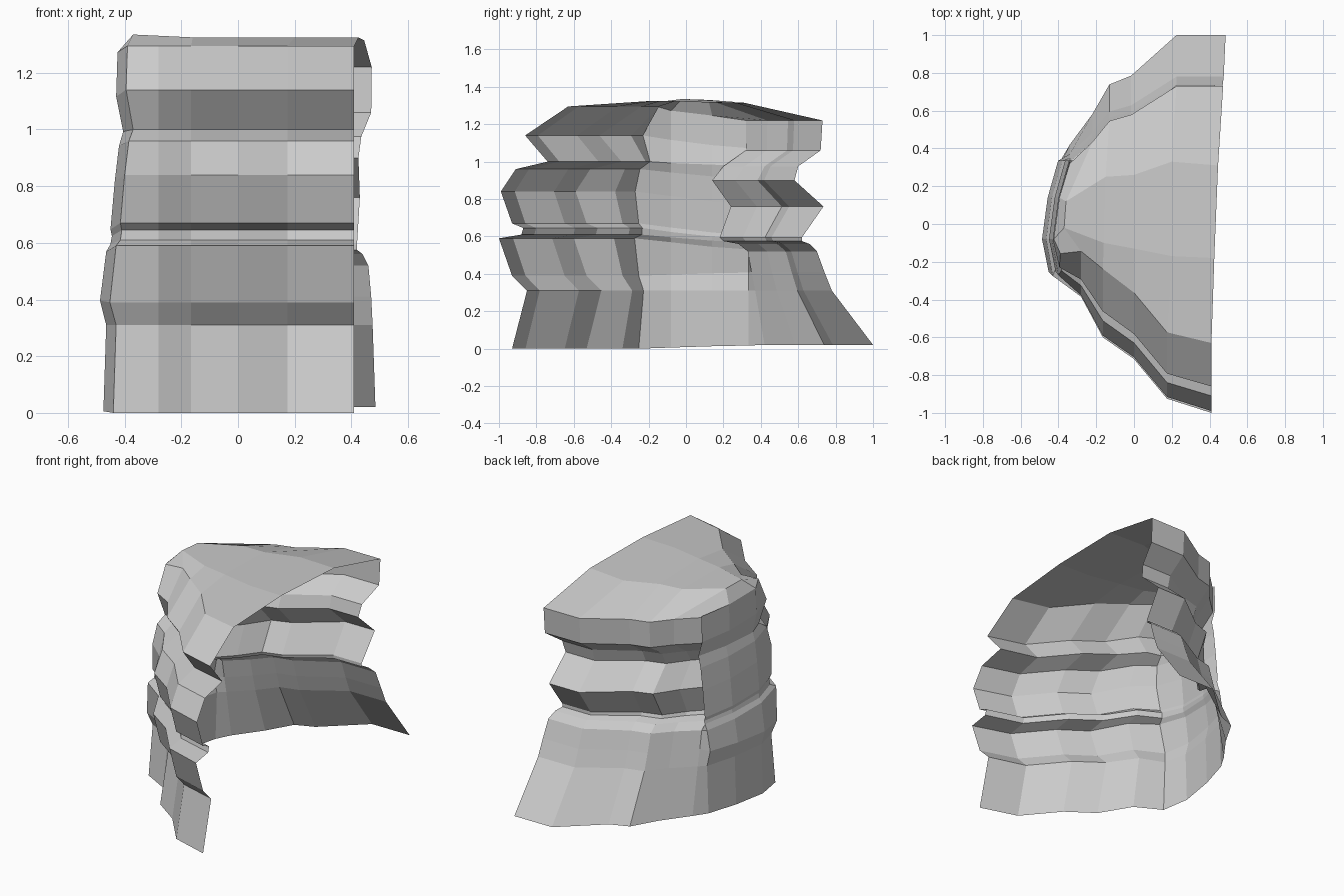
import bpy

if "Cube" in bpy.data.objects:
    bpy.data.objects.remove(bpy.data.objects["Cube"])

# Row profiles, bottom to top: (z, inset) front; (z, y right end, y left end, x right end) back
front_rows = [(0, .07), (.31, .15), (.39, .07), (.59, 0), (.61, .12), (.645, .13),
              (.67, .07), (.84, .01), (.96, .09), (1.0, .26), (1.14, .14), (1.295, .37)]
back_rows = [(.02, 1.0, .42, .485), (.31, .78, .37, .475), (.41, .74, .35, .47),
             (.52, .70, .33, .46), (.56, .66, .28, .44), (.575, .62, .2, .42),
             (.595, .62, .18, .42), (.76, .735, .24, .43), (.90, .58, .14, .425),
             (.975, .60, .2, .435), (1.06, .72, .32, .47), (1.22, .73, .32, .472)]
side_x = [-.475, -.465, -.487, -.465, -.45, -.445, -.45, -.435, -.42, -.405, -.43, -.425]

# Plan columns: (x, y, how strongly the strata show)
front_cols = [(.41, -1, 1), (.175, -.925, .95), (0, -.715, .95),
              (-.165, -.6, .98), (-.28, -.385, .65)]
side_cols = [(.035, -.275, 0), (0, -.08, .3), (.03, .14, .65), (.085, .335, .85)]
back_cols = [(-.34, 0), (-.22, .28), (-.13, .55), (-.015, .63), (.225, 1), (None, 1)]


def make_object(name, verts, faces):
    mesh = bpy.data.meshes.new(name)
    mesh.from_pydata(verts, [], faces)
    mesh.update()
    obj = bpy.data.objects.new(name, mesh)
    bpy.context.collection.objects.link(obj)


def grid_faces(rows, cols):
    return [(r * cols + c, r * cols + c + 1, (r + 1) * cols + c + 1, (r + 1) * cols + c)
            for r in range(rows - 1) for c in range(cols - 1)]


def wall_row(front, back, sx):
    fz, inset = front
    bz, y_right, y_left, x_right = back
    row = [(x, y + w * inset, fz) for x, y, w in front_cols]
    for i, (dx, y, t) in enumerate(side_cols):
        row.append((sx + dx, y + (inset * .32 if i == 0 else 0), fz + (bz - fz) * t))
    for x, f in back_cols:
        row.append((x_right if x is None else x, y_left + (y_right - y_left) * f, bz))
    return row


# Layered cliff wall wrapping front, left and back; open on the right and below
rows = [wall_row(f, b, s) for f, b, s in zip(front_rows, back_rows, side_x)]
n = len(rows[0])
make_object("layered_rock_wall", [v for r in rows for v in r],
            [tuple(reversed(q)) for q in grid_faces(len(rows), n)])

# Gently domed rock roof joining the wall's top edge
top = rows[-1]
front_edge = top[:6]
back_edge = list(reversed(top[9:]))
ridge_front = [(.425, -.18, 1.325), (.2, -.17, 1.325), (0, -.13, 1.325),
               (-.16, -.1, 1.325), (-.37, -.02, 1.335), top[6]]
ridge_back = [(.445, .31, 1.315), (.2, .33, 1.31), (0, .26, 1.315),
              (-.15, .25, 1.32), (-.36, .12, 1.33), top[7]]
roof = front_edge + ridge_front + ridge_back + back_edge + [top[8]]
make_object("rock_roof", roof,
            [tuple(reversed(q)) for q in grid_faces(4, 6)] + [(17, 24, 23)])
